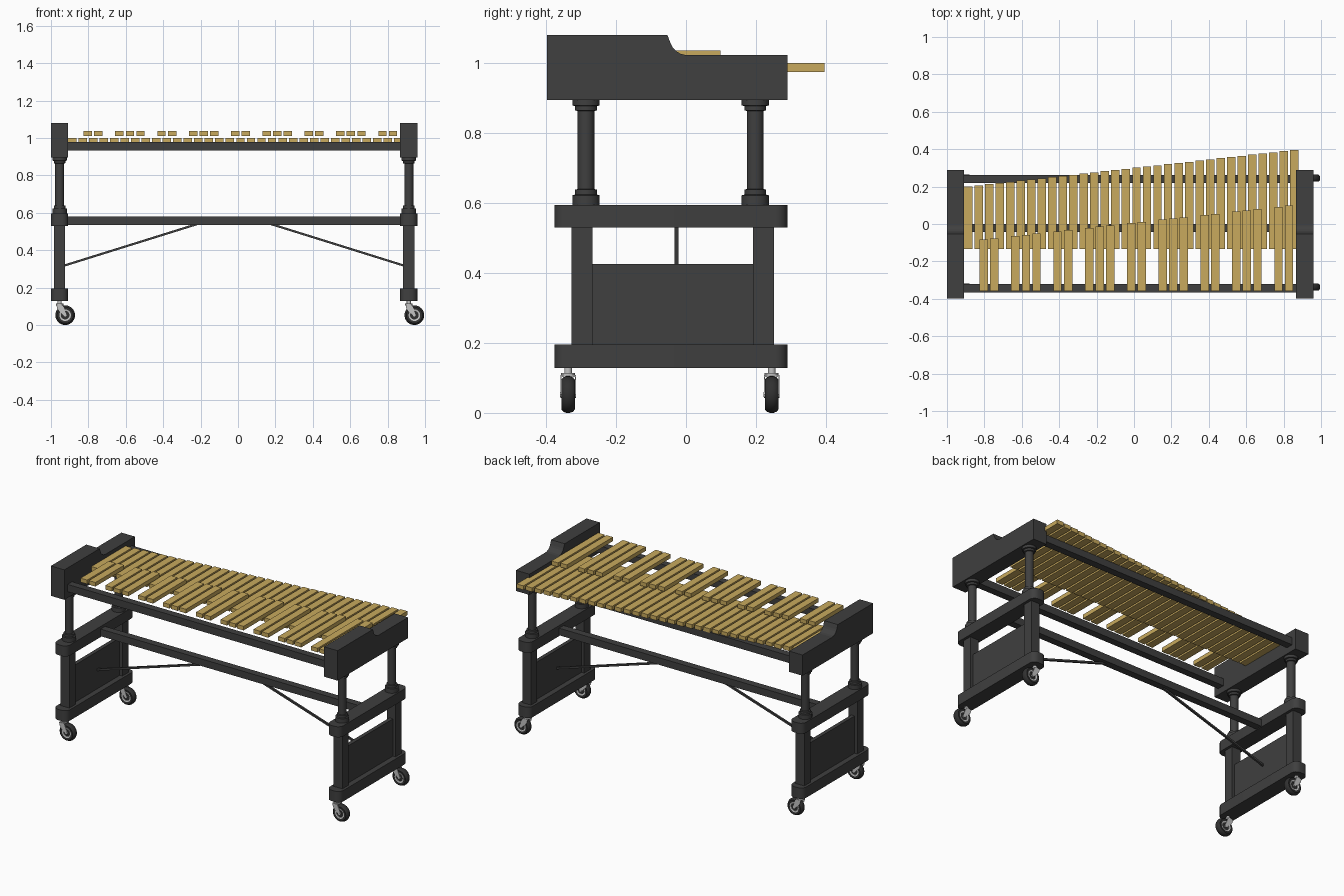
import bpy, bmesh, math
from mathutils import Vector

if "Cube" in bpy.data.objects:
    bpy.data.objects.remove(bpy.data.objects["Cube"])


def material(name, rgb):
    m = bpy.data.materials.new(name)
    m.diffuse_color = (*rgb, 1)
    m.use_nodes = True
    m.node_tree.nodes["Principled BSDF"].inputs["Base Color"].default_value = m.diffuse_color
    return m


DARK = material("charcoal frame", (0.05, 0.05, 0.05))
WOOD = material("golden bars", (0.58, 0.40, 0.11))
TYRE = material("black rubber", (0.03, 0.03, 0.03))
METAL = material("light metal", (0.55, 0.55, 0.55))


def finish(name, bm, mat, smooth=False):
    bmesh.ops.recalc_face_normals(bm, faces=bm.faces)
    me = bpy.data.meshes.new(name)
    bm.to_mesh(me)
    bm.free()
    me.materials.append(mat)
    ob = bpy.data.objects.new(name, me)
    bpy.context.collection.objects.link(ob)
    if smooth:
        bpy.ops.object.select_all(action='DESELECT')
        ob.select_set(True)
        bpy.context.view_layer.objects.active = ob
        bpy.ops.object.shade_smooth_by_angle(angle=math.radians(35))
    return ob


def add_box(bm, lo, hi):
    v = [bm.verts.new((x, y, z)) for x in (lo[0], hi[0])
         for y in (lo[1], hi[1]) for z in (lo[2], hi[2])]
    for f in ((0, 1, 3, 2), (4, 5, 7, 6), (0, 1, 5, 4),
              (2, 3, 7, 6), (0, 2, 6, 4), (1, 3, 7, 5)):
        bm.faces.new([v[i] for i in f])


def box(name, lo, hi, mat):
    bm = bmesh.new()
    add_box(bm, lo, hi)
    return finish(name, bm, mat)


def prism(name, pts, offset, mat, smooth=False):
    """Extrude a closed outline of 3D points along offset."""
    bm = bmesh.new()
    f = bm.faces.new([bm.verts.new(p) for p in pts])
    ext = bmesh.ops.extrude_face_region(bm, geom=[f])
    bmesh.ops.translate(bm, vec=offset, verts=[
        g for g in ext["geom"] if isinstance(g, bmesh.types.BMVert)])
    return finish(name, bm, mat, smooth)


def lathe(name, profile, centre, axis, mat, n=28, closed=False):
    """Spin (radius, height) points about the z or y axis."""
    bm = bmesh.new()
    c = Vector(centre)
    rings = []
    for r, h in profile:
        ring = []
        for i in range(n):
            a = math.tau * i / n
            u, w = r * math.cos(a), r * math.sin(a)
            ring.append(bm.verts.new(c + Vector((u, w, h) if axis == 'z' else (u, h, w))))
        rings.append(ring)
    pairs = list(zip(rings, rings[1:]))
    if closed:
        pairs.append((rings[-1], rings[0]))
    else:
        bm.faces.new(rings[0])
        bm.faces.new(rings[-1])
    for a, b in pairs:
        for i in range(n):
            j = (i + 1) % n
            bm.faces.new((a[i], a[j], b[j], b[i]))
    return finish(name, bm, mat, True)


def rounded_bar(name, x, y0, y1, z0, z1, half=0.046, r=0.035):
    pts = []
    for cx, cy, a0 in ((x + half - r, y1 - r, 0), (x - half + r, y1 - r, 90),
                       (x - half + r, y0 + r, 180), (x + half - r, y0 + r, 270)):
        for k in range(7):
            a = math.radians(a0 + 15 * k)
            pts.append((cx + r * math.cos(a), cy + r * math.sin(a), z0))
    return prism(name, pts, (0, 0, z1 - z0), DARK, True)


def caster(name, x, y):
    wx, wz = x + 0.03, 0.0525
    lathe(name + "_stem", [(0.011, 0.105), (0.011, 0.13)], (x, y, 0), 'z', METAL, 16)
    lathe(name + "_swivel", [(0.02, 0.104), (0.02, 0.114)], (x, y, 0), 'z', METAL, 20)
    lathe(name + "_tyre", [(0.03, -0.017), (0.043, -0.019), (0.049, -0.014), (0.0525, -0.005),
                           (0.0525, 0.005), (0.049, 0.014), (0.043, 0.019), (0.03, 0.017)],
          (wx, y, wz), 'y', TYRE, 32, True)
    lathe(name + "_rim", [(0.023, -0.016), (0.031, -0.018), (0.031, 0.018), (0.023, 0.016)],
          (wx, y, wz), 'y', METAL, 28, True)
    lathe(name + "_hub", [(0.024, -0.012), (0.024, 0.012)], (wx, y, wz), 'y', TYRE)
    lathe(name + "_axle", [(0.007, -0.023), (0.007, 0.023)], (wx, y, wz), 'y', METAL, 16)
    # fork: two tapered cheeks and a crown
    for s, side in ((-1, "front"), (1, "back")):
        outline = [(x - 0.017, 0.108), (x + 0.017, 0.108)]
        outline += [(wx + 0.01 * math.cos(a), wz + 0.01 * math.sin(a))
                    for a in (math.radians(d) for d in (40, 0, -45, -90, -135, -170))]
        outline.append((x - 0.012, 0.085))
        prism(f"{name}_fork_{side}", [(px, y + s * 0.0192, pz) for px, pz in outline],
              (0, s * 0.003, 0), METAL)
    box(name + "_fork_crown", (x - 0.017, y - 0.022, 0.103), (x + 0.017, y + 0.022, 0.108), METAL)


# end frames: the right one is a shifted copy of the left one
LEGS = ((-0.286, "front"), (0.198, "back"))
for side, x in (("left", -0.954), ("right", 0.913)):
    # stepped end cheek
    prof = [(-0.398, 0.895), (0.29, 0.895), (0.29, 1.023), (0.0, 1.023),
            (-0.014, 1.026), (-0.027, 1.033), (-0.037, 1.043), (-0.043, 1.054),
            (-0.053, 1.08), (-0.398, 1.08)]
    prism(side + "_end_cheek", [(x - 0.046, y, z) for y, z in prof], (0.092, 0, 0), DARK)
    rounded_bar(side + "_middle_bar", x, -0.376, 0.29, 0.53, 0.595)
    rounded_bar(side + "_foot_bar", x, -0.376, 0.29, 0.128, 0.195)
    box(side + "_panel", (x - 0.012, -0.27, 0.19), (x + 0.012, 0.195, 0.425), DARK)
    for y, end in LEGS:
        # telescopic post with stepped collars, above a square leg
        lathe(f"{side}_{end}_post",
              [(0.039, 0.594), (0.039, 0.622), (0.031, 0.624), (0.031, 0.638), (0.024, 0.64),
               (0.024, 0.863), (0.031, 0.865), (0.031, 0.877), (0.039, 0.879), (0.039, 0.897)],
              (x, y, 0), 'z', DARK)
        yc = y - 0.011 if end == "front" else y + 0.023
        box(f"{side}_{end}_leg", (x - 0.03, yc - 0.03, 0.19), (x + 0.03, yc + 0.03, 0.532), DARK)
    caster(side + "_front_caster", x, -0.337)
    caster(side + "_back_caster", x, 0.245)

# long rails and lower beam
for name, yc, z0, z1 in (("front_rail", -0.344, 0.933, 0.978),
                         ("back_rail", 0.24, 0.933, 0.978),
                         ("lower_beam", -0.022, 0.535, 0.579)):
    box(name, (-0.912, yc - 0.022, z0), (0.872, yc + 0.022, z1), DARK)

# diagonal braces from beam to end panels
for side, s in (("left", -1), ("right", 1)):
    p, q = (-0.021 + s * 0.18, 0.545), (-0.021 + s * 0.923, 0.313)
    prism(side + "_brace", [(p[0], -0.033, p[1] - 0.006), (p[0], -0.033, p[1] + 0.006),
                            (q[0], -0.033, q[1] + 0.006), (q[0], -0.033, q[1] - 0.006)],
          (0, 0.012, 0), DARK)

# playing bars: 32 naturals, and raised accidentals in groups of two and three
FIRST, PITCH, HALF = -0.887, 0.05626, 0.0225
naturals, accidentals = bmesh.new(), bmesh.new()
for i in range(32):
    x = FIRST + PITCH * i
    add_box(naturals, (x - HALF, -0.134, 0.975), (x + HALF, 0.2 + 0.196 * i / 31, 1.0))
    if 1 <= i <= 30 and (i - 1) % 7 in (0, 1, 3, 4, 5):
        xa = x + PITCH / 2
        top = -0.083 + 0.181 * (i - 1) / 29
        add_box(accidentals, (xa - HALF, -0.358, 1.011), (xa + HALF, top, 1.036))
finish("natural_bars", naturals, WOOD)
finish("accidental_bars", accidentals, WOOD)
